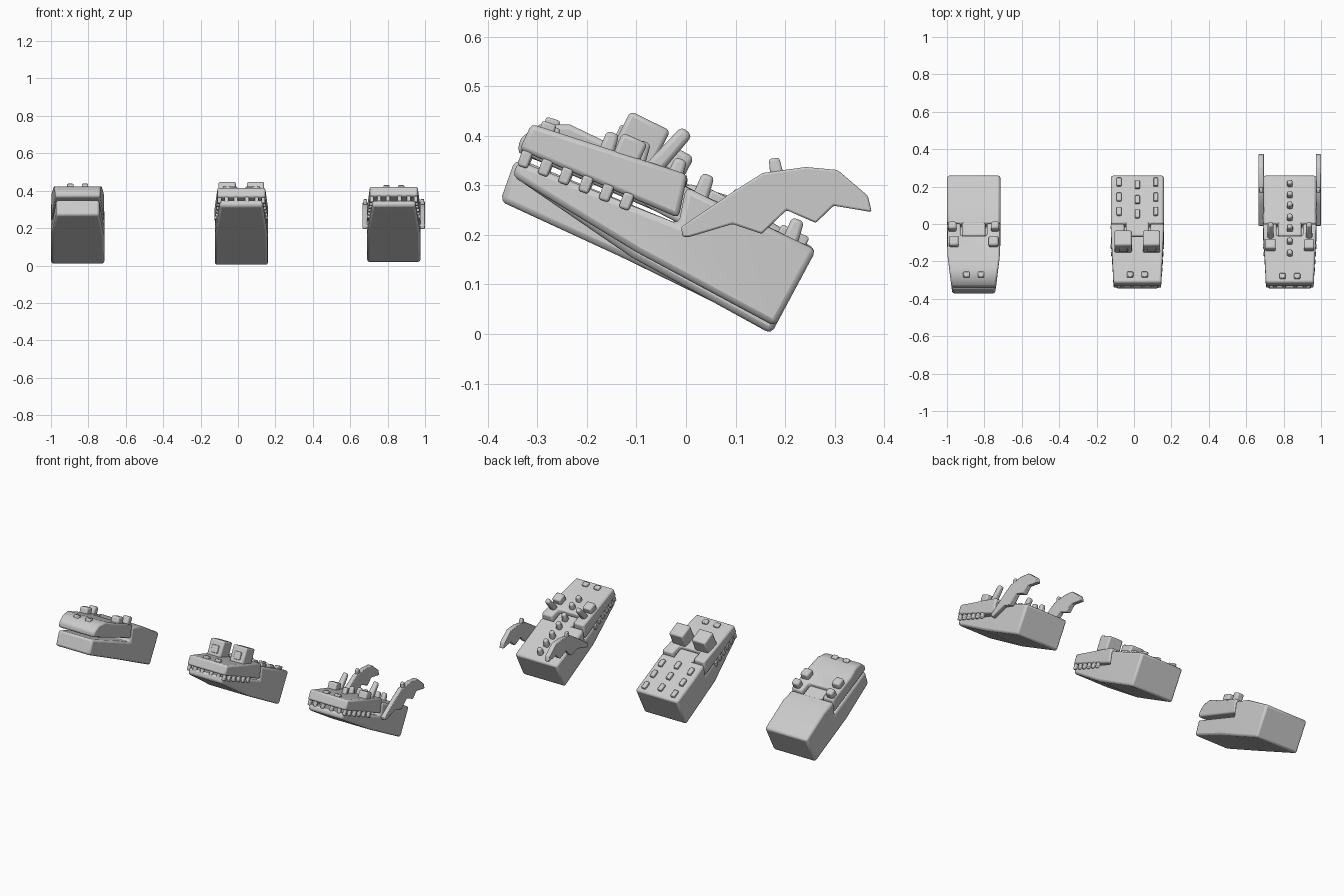
import bpy, bmesh, math

if "Cube" in bpy.data.objects:
    bpy.data.objects.remove(bpy.data.objects["Cube"])

grey = bpy.data.materials.new("light_grey")
grey.diffuse_color = (0.6, 0.6, 0.6, 1)
grey.use_nodes = True
grey.node_tree.nodes["Principled BSDF"].inputs["Base Color"].default_value = grey.diffuse_color


def finish(name, bm, bevel, cutter=None):
    bmesh.ops.recalc_face_normals(bm, faces=bm.faces)
    me = bpy.data.meshes.new(name)
    bm.to_mesh(me)
    bm.free()
    me.materials.append(grey)
    ob = bpy.data.objects.new(name, me)
    bpy.context.collection.objects.link(ob)
    if cutter:
        m = ob.modifiers.new("notch", 'BOOLEAN')
        m.operation, m.solver, m.object = 'DIFFERENCE', 'EXACT', cutter
    if bevel:
        m = ob.modifiers.new("rounding", 'BEVEL')
        m.width, m.segments = bevel, 2
        m.limit_method, m.angle_limit = 'ANGLE', math.radians(35)
    bpy.ops.object.select_all(action='DESELECT')
    bpy.context.view_layer.objects.active = ob
    ob.select_set(True)
    bpy.ops.object.shade_smooth_by_angle(angle=math.radians(40))
    return ob


def prism(name, cx, pts, widths, sides=None, bevel=0.01, cutter=None):
    """Side profile (y, z) spread to a half width at each point."""
    bm = bmesh.new()
    n = len(pts)
    if not isinstance(widths, list):
        widths = [widths] * n
    rows = [[bm.verts.new((cx + s * w, y, z)) for (y, z), w in zip(pts, widths)]
            for s in (-1, 1)]
    for i in range(n):
        j = (i + 1) % n
        bm.faces.new((rows[0][i], rows[0][j], rows[1][j], rows[1][i]))
    for row in rows:
        for idx in sides or [range(n)]:
            bm.faces.new([row[i] for i in idx])
    return finish(name, bm, bevel, cutter)


def box(name, loc, size, tilt=20, bevel=0.005, taper=1.0):
    """Box leaning back by tilt degrees, narrowed at the top by taper."""
    bm = bmesh.new()
    bmesh.ops.create_cube(bm, size=1)
    for v in bm.verts:
        t = taper if v.co.z > 0 else 1
        v.co = (v.co.x * size[0] * t, v.co.y * size[1] * t, v.co.z * size[2])
    ob = finish(name, bm, bevel)
    ob.location = loc
    ob.rotation_euler.x = -math.radians(tilt)
    return ob


def pair(name, cx, dx, y, z, size, **kw):
    for s, side in ((-1, "left"), (1, "right")):
        box(f"{side}_{name}", (cx + s * dx, y, z), size, **kw)


def head(label, cx, body, jaw, jaw_w, nostril):
    # skull and lower jaw: points 0, 1 under, 2, 3 back, 4, 5 top, 6 hinge, 7 lip
    w = 0.142
    prism(label + "_skull", cx, body, [0.115, w, w, w, w, w, w, 0.115],
          sides=[(0, 1, 6, 7), (1, 2, 3, 4, 5, 6)], bevel=0.012)
    # notch cutter for the hinge tab
    cut = box(label + "_notch_cutter", (cx, 0.03, 0.30), (0.14, 0.20, 0.4), 20, 0)
    cut.hide_render = True
    cut.hide_set(True)
    # upper jaw and the tab that slots into it
    prism(label + "_upper_jaw", cx, jaw, jaw_w, cutter=cut)
    prism(label + "_hinge_tab", cx, [(-0.085, 0.26), (0.03, 0.2), (0.03, body[5][1] - 0.015),
          (0.0, body[5][1]), (-0.063, body[5][1] + 0.027)], 0.062, bevel=0.008)
    pair(label + "_nostril", cx, 0.039, *nostril, (0.034, 0.03, 0.03), tilt=18)


def teeth(label, cx, dz):
    for i in range(6):
        t = i / 5
        pair(f"{label}_tooth_{i}", cx, 0.117 + 0.016 * t, -0.325 + 0.205 * t,
             0.353 - 0.085 * t + dz, (0.02, 0.022, 0.034), tilt=20)
    for dx in (0.03, 0.08):
        pair(f"{label}_front_tooth_{dx}", cx, dx, -0.325, 0.356 + dz,
             (0.022, 0.02, 0.034), tilt=20)


A, B, C = -0.857, 0.018, 0.833

# first head: rounded snout, small eyes and ears
head("snouted", A,
     [(-0.375, 0.268), (-0.13, 0.155), (0.175, 0.006), (0.263, 0.17),
      (0.09, 0.278), (0.0, 0.305), (-0.015, 0.22), (-0.345, 0.352)],
     [(-0.34, 0.365), (-0.01, 0.24), (0.005, 0.32), (-0.17, 0.392),
      (-0.235, 0.423), (-0.295, 0.423), (-0.335, 0.395)],
     [0.12, 0.142, 0.142, 0.14, 0.132, 0.123, 0.12], (-0.272, 0.42))
pair("snouted_eye", A, 0.106, -0.095, 0.372, (0.052, 0.055, 0.05), bevel=0.01)
pair("snouted_ear", A, 0.114, -0.016, 0.34, (0.045, 0.042, 0.06), tilt=28, bevel=0.01)

# second head: block eyes, teeth and back studs
flat_jaw = [(-0.336, 0.372), (-0.015, 0.234), (0.003, 0.322), (-0.312, 0.424)]
flat_w = [0.128, 0.143, 0.143, 0.128]
head("studded", B,
     [(-0.348, 0.318), (-0.11, 0.155), (0.172, 0.0), (0.263, 0.17),
      (0.13, 0.234), (0.0, 0.298), (-0.015, 0.222), (-0.335, 0.353)],
     [(y, z - 0.006) for y, z in flat_jaw], flat_w, (-0.272, 0.404))
teeth("studded", B, -0.006)
pair("block_eye", B, 0.076, -0.095, 0.383, (0.092, 0.09, 0.105), tilt=26, bevel=0.009)
pair("block_pupil", B, 0.076, -0.136, 0.4, (0.045, 0.012, 0.045), tilt=26, bevel=0.003)
for i, y in enumerate((0.222, 0.142, 0.066)):
    pair(f"back_stud_{i}", B, 0.098, y, 0.3 - 0.49 * y, (0.026, 0.047, 0.03), tilt=26)
    box(f"middle_stud_{i}", (B, y - 0.014, 0.307 - 0.49 * y), (0.026, 0.047, 0.03), 26)

# third head: horns, spine spikes, teeth and wings
head("winged", C,
     [(-0.35, 0.318), (-0.1, 0.165), (0.18, 0.015), (0.263, 0.17),
      (0.13, 0.233), (0.0, 0.297), (-0.015, 0.222), (-0.338, 0.35)],
     flat_jaw, flat_w, (-0.28, 0.412))
teeth("winged", C, 0)
pair("horned_eye", C, 0.103, -0.115, 0.368, (0.055, 0.055, 0.06), tilt=24, bevel=0.008)
pair("horn", C, 0.103, -0.038, 0.365, (0.036, 0.036, 0.12), tilt=42, bevel=0.01, taper=0.8)
for i, (y, z) in enumerate(((0.216, 0.203), (0.157, 0.233), (0.1, 0.262), (0.035, 0.293),
                            (-0.02, 0.325), (-0.093, 0.36), (-0.157, 0.378))):
    box(f"spine_spike_{i}", (C, y, z), (0.034, 0.034, 0.06), 20, 0.008, 0.75)
wing = [(-0.01, 0.216), (-0.007, 0.196), (0.007, 0.196), (0.094, 0.222), (0.153, 0.202),
        (0.203, 0.25), (0.262, 0.224), (0.298, 0.259), (0.375, 0.246), (0.367, 0.279),
        (0.306, 0.331), (0.242, 0.337), (0.155, 0.325), (0.098, 0.289)]
for s, side in ((-1, "left"), (1, "right")):
    prism(side + "_wing", C + s * 0.153, wing, 0.014, bevel=0.004)
pair("wing_claw", C, 0.153, 0.181, 0.335, (0.024, 0.028, 0.04), tilt=-10, taper=0.75)
